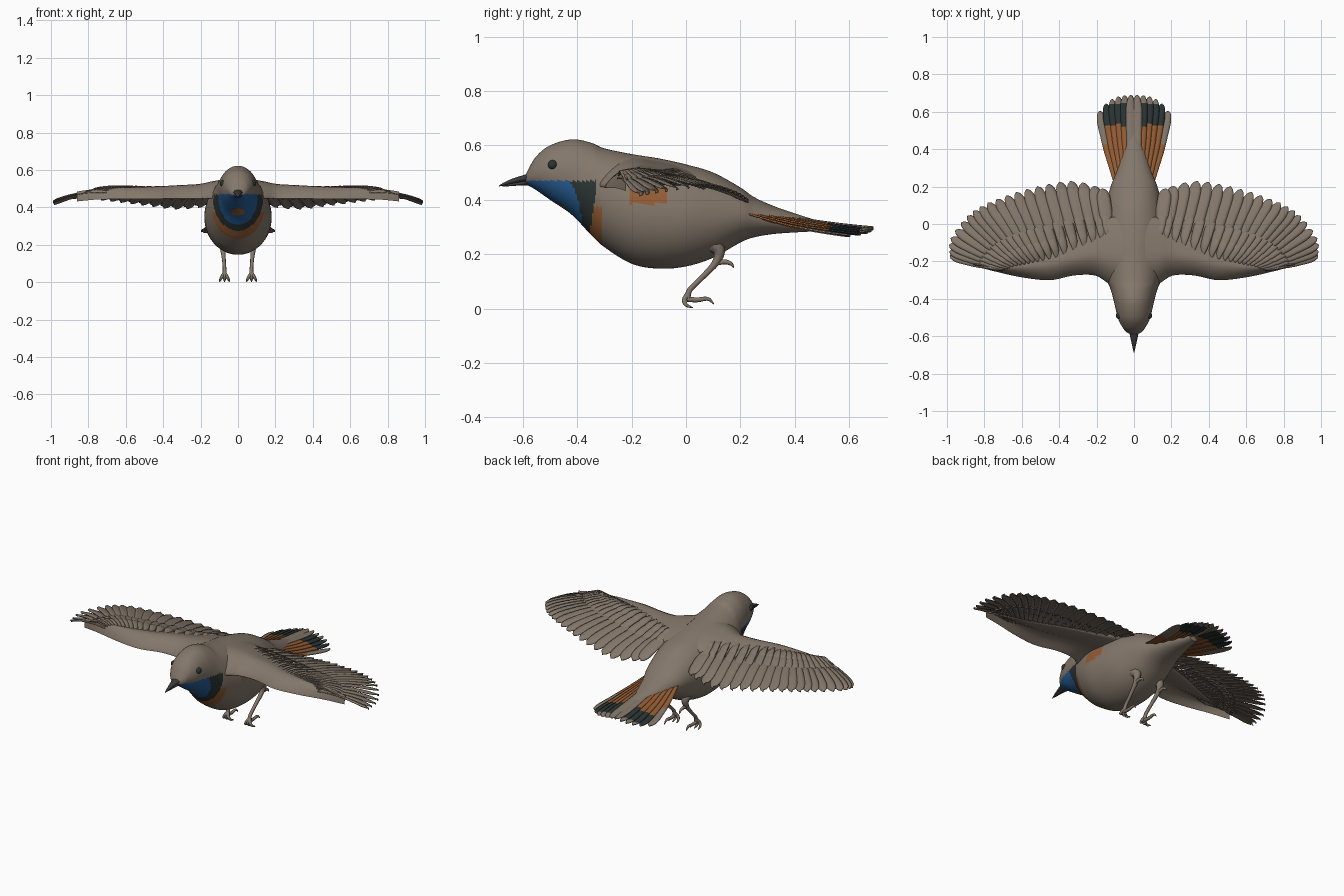
import bpy, bmesh, math
from mathutils import Vector

if "Cube" in bpy.data.objects:
    bpy.data.objects.remove(bpy.data.objects["Cube"])


def material(name, r, g, b):
    mat = bpy.data.materials.new(name)
    mat.use_nodes = True
    mat.diffuse_color = (r, g, b, 1)
    shader = mat.node_tree.nodes["Principled BSDF"]
    shader.inputs["Base Color"].default_value = (r, g, b, 1)
    shader.inputs["Roughness"].default_value = 0.8
    return mat


PALETTE = [
    material("feather_brown", 0.23, 0.185, 0.145),
    material("throat_blue", 0.02, 0.11, 0.30),
    material("charcoal", 0.025, 0.035, 0.035),
    material("rust_orange", 0.30, 0.11, 0.035),
    material("beak_grey", 0.045, 0.042, 0.04),
]
BROWN, BLUE, CHARCOAL, RUST, GREY = range(len(PALETTE))


def spline(points, t):
    """Catmull-Rom point at t in 0..1 through tuples of any length."""
    last = len(points) - 1
    i = min(int(t * last), last - 1)
    u = t * last - i
    p0, p1, p2, p3 = [points[min(max(i + k, 0), last)] for k in (-1, 0, 1, 2)]
    return [b + 0.5 * u * (c - a + u * (2 * a - 5 * b + 4 * c - d + u * (3 * (b - c) + d - a)))
            for a, b, c, d in zip(p0, p1, p2, p3)]


def finish(name, bm, rule=None, mirror=False, thickness=0):
    bmesh.ops.recalc_face_normals(bm, faces=bm.faces)
    if rule:
        for face in bm.faces:
            face.material_index = rule(face.calc_center_median())
    mesh = bpy.data.meshes.new(name)
    bm.to_mesh(mesh)
    bm.free()
    for mat in PALETTE:
        mesh.materials.append(mat)
    obj = bpy.data.objects.new(name, mesh)
    bpy.context.collection.objects.link(obj)
    bpy.ops.object.select_all(action="DESELECT")
    obj.select_set(True)
    bpy.context.view_layer.objects.active = obj
    bpy.ops.object.shade_smooth_by_angle(angle=math.radians(50))
    if thickness:
        obj.modifiers.new("thickness", "SOLIDIFY").thickness = thickness
    if mirror:
        obj.modifiers.new("other_side", "MIRROR")
    return obj


def skin(bm, rings):
    """Closed surface through rings of equal point count."""
    loops = [[bm.verts.new(p) for p in ring] for ring in rings]
    n = len(loops[0])
    for a, b in zip(loops, loops[1:]):
        for i in range(n):
            bm.faces.new((a[i], a[(i + 1) % n], b[(i + 1) % n], b[i]))
    bm.faces.new(loops[0])
    bm.faces.new(loops[-1])


def circle(n):
    return [(math.cos(math.tau * i / n), math.sin(math.tau * i / n)) for i in range(n)]


def loft(name, rows, steps, sides, rule):
    """Rows are y, top, bottom, half width."""
    rings = []
    for i in range(steps + 1):
        y, top, bottom, half = spline(rows, i / steps)
        mid, tall = (top + bottom) / 2, (top - bottom) / 2
        rings.append([(half * c, y, mid + tall * s) for c, s in circle(sides)])
    bm = bmesh.new()
    skin(bm, rings)
    return finish(name, bm, rule)


def tube(bm, points, radii, steps=12):
    rows = [tuple(p) + (r,) for p, r in zip(points, radii)]
    samples = [spline(rows, i / steps) for i in range(steps + 1)]
    rings = []
    for i, row in enumerate(samples):
        before, after = samples[max(i - 1, 0)], samples[min(i + 1, steps)]
        along = Vector(after[:3]) - Vector(before[:3])
        side = along.cross(Vector((1, 0.01, 0))).normalized()
        other = along.cross(side).normalized()
        rings.append([Vector(row[:3]) + row[3] * (side * c + other * s) for c, s in circle(8)])
    skin(bm, rings)


def feather(bm, base, tip, half, bow=0.02, roll=0.006, colour=None, steps=12):
    """Thin cambered blade with a rounded tip."""
    base, tip = Vector(base), Vector(tip)
    side = (tip - base).cross(Vector((0, 0, 1))).normalized()
    rows = []
    for i in range(steps + 1):
        t = 1 - (1 - i / steps) ** 1.4
        round_off = math.sqrt(max(0, 1 - max(0, (t - 0.8) / 0.2) ** 2))
        width = half * min(1, 0.5 + t) * max(0.06, round_off)
        row = []
        for s in (-1, -0.5, 0, 0.5, 1):
            lift = bow * math.sin(math.pi * t) + 0.005 * (1 - s * s) + roll * s
            row.append(bm.verts.new(base.lerp(tip, t) + side * width * s + Vector((0, 0, lift))))
        rows.append(row)
    for a, b in zip(rows, rows[1:]):
        for i in range(4):
            face = bm.faces.new((a[i], a[i + 1], b[i + 1], b[i]))
            if colour:
                face.material_index = colour(face.calc_center_median())


# Body and head with throat bib, breast band and flank patch
BODY = [(-0.592, 0.485, 0.463, 0.012), (-0.578, 0.515, 0.452, 0.04), (-0.55, 0.56, 0.435, 0.063),
        (-0.5, 0.6, 0.4, 0.087), (-0.42, 0.622, 0.345, 0.106), (-0.35, 0.61, 0.272, 0.125),
        (-0.3, 0.589, 0.226, 0.145), (-0.2, 0.568, 0.165, 0.172), (-0.1, 0.552, 0.147, 0.18),
        (0, 0.53, 0.155, 0.175), (0.1, 0.5, 0.187, 0.153), (0.2, 0.445, 0.243, 0.125),
        (0.25, 0.41, 0.262, 0.105), (0.32, 0.378, 0.274, 0.08), (0.4, 0.35, 0.28, 0.055),
        (0.5, 0.318, 0.285, 0.025)]


def body_colour(p):
    x = abs(p.x)

    def inside(wide, tall, z=0.45):
        return (x / wide) ** 2 + ((p.z - z) / tall) ** 2 < 1

    if x > 0.1 and -0.21 < p.y < -0.07 and 0.385 < p.z < 0.45:
        return RUST
    if p.y > -0.29 or p.z > 0.48:
        return BROWN
    if inside(0.035, 0.02, 0.375):
        return RUST
    if inside(0.104, 0.145) and p.y < -0.35 and p.z < 0.47:
        return BLUE
    if inside(0.134, 0.175) and p.z < 0.47 and p.y < -0.33:
        return CHARCOAL
    if inside(0.15, 0.22) and p.z < 0.375:
        return RUST
    return BROWN


loft("body", BODY, 130, 96, body_colour)

# Beak halves
loft("upper_beak", [(-0.565, 0.5, 0.468, 0.028), (-0.6, 0.49, 0.466, 0.021),
                    (-0.65, 0.473, 0.457, 0.01), (-0.687, 0.453, 0.449, 0.002)],
     12, 16, lambda p: GREY)
loft("lower_beak", [(-0.565, 0.472, 0.45, 0.026), (-0.6, 0.468, 0.453, 0.018),
                    (-0.645, 0.46, 0.45, 0.008), (-0.675, 0.453, 0.449, 0.002)],
     12, 16, lambda p: GREY)

# Eyes
bm = bmesh.new()
bmesh.ops.create_uvsphere(bm, u_segments=20, v_segments=12, radius=0.018)
bmesh.ops.translate(bm, verts=bm.verts, vec=(0.079, -0.49, 0.528))
finish("eyes", bm, lambda p: CHARCOAL, mirror=True)

# Wing arms: x, leading y, trailing y, height, thickness
ARM = [(0.06, -0.36, 0.05, 0.475, 0.10), (0.14, -0.315, 0.03, 0.472, 0.075),
       (0.21, -0.275, 0, 0.468, 0.055), (0.32, -0.275, -0.04, 0.468, 0.042),
       (0.45, -0.3, -0.08, 0.465, 0.034), (0.6, -0.285, -0.14, 0.464, 0.026),
       (0.75, -0.252, -0.19, 0.462, 0.015), (0.86, -0.222, -0.205, 0.452, 0.006)]
rings = []
for i in range(41):
    x, lead, trail, height, thick = spline(ARM, i / 40)
    ring = []
    for c, s in circle(32):
        v = (1 + c) / 2
        arch = 0.03 - 0.05 * (max(0, 1 - 2.5 * v) ** 2 + max(0, v - 0.4))
        ring.append((x, lead + v * (trail - lead), height + arch + thick / 2 * s))
    rings.append(ring)
bm = bmesh.new()
skin(bm, rings)
finish("wing_arms", bm, mirror=True)

# Flight feathers and two rows of coverts
ROOTS = [(0.13, -0.08, 0.485), (0.24, -0.13, 0.482), (0.38, -0.18, 0.482), (0.48, -0.2, 0.48),
         (0.55, -0.21, 0.48), (0.61, -0.22, 0.48), (0.66, -0.23, 0.478), (0.7, -0.24, 0.475)]
TIPS = [(0.17, 0.19, 0.41), (0.33, 0.23, 0.395), (0.5, 0.205, 0.415), (0.66, 0.16, 0.435),
        (0.8, 0.105, 0.45), (0.9, 0.035, 0.45), (0.982, -0.08, 0.435), (0.985, -0.17, 0.42)]


def feather_row(name, count, reach, lift, half):
    bm = bmesh.new()
    for i in range(count):
        t = i / (count - 1)
        root = Vector(spline(ROOTS, t)) + Vector((0, 0, lift))
        tip = Vector(spline(TIPS, t)) + Vector((0, 0, lift))
        feather(bm, root, root.lerp(tip, reach), half * (1 - 0.25 * t))
    finish(name, bm, mirror=True, thickness=0.004)


feather_row("flight_feathers", 21, 1, 0, 0.036)
feather_row("greater_coverts", 20, 0.55, 0.01, 0.027)
feather_row("lesser_coverts", 20, 0.36, 0.016, 0.024)

# Tail fan
bm = bmesh.new()
for i in range(12):
    u = (i - 5.5) / 5.5
    rank = abs(u)

    def tail_colour(p, rank=rank):
        if rank < 0.2 or p.y > 0.66 - 0.03 * rank:
            return BROWN
        if rank > 0.9:
            return RUST if p.y < 0.42 else BROWN
        return RUST if p.y < 0.53 else CHARCOAL

    feather(bm, (0.085 * u, 0.19, 0.385 - 0.025 * rank),
            (0.185 * u, 0.69 - 0.085 * rank ** 3, 0.3 - 0.032 * rank),
            0.028, bow=-0.012, roll=0.003 * (1 if u > 0 else -1), colour=tail_colour, steps=24)
finish("tail_feathers", bm, thickness=0.005)

# Legs, toes and claws
bm = bmesh.new()
tube(bm, [(0.075, 0.08, 0.25), (0.08, 0.12, 0.215), (0.08, 0.11, 0.17), (0.075, 0.06, 0.115),
          (0.072, 0.015, 0.07), (0.072, 0.005, 0.04)],
     [0.04, 0.024, 0.014, 0.01, 0.01, 0.012], steps=20)
tube(bm, [(0.08, 0.1, 0.165), (0.08, 0.14, 0.172), (0.08, 0.165, 0.165), (0.08, 0.175, 0.15)],
     [0.01, 0.009, 0.007, 0.002])
for spread in (-1, 0, 1):
    x = 0.072
    tube(bm, [(x, 0.005, 0.05), (x + 0.012 * spread, -0.006, 0.032),
              (x + 0.022 * spread, 0, 0.014), (x + 0.026 * spread, 0.025, 0.003)],
         [0.01, 0.009, 0.007, 0.002])
tube(bm, [(0.072, 0.005, 0.035), (0.072, 0.04, 0.032), (0.072, 0.08, 0.036), (0.072, 0.102, 0.017)],
     [0.01, 0.009, 0.007, 0.002])
finish("legs", bm, mirror=True)
